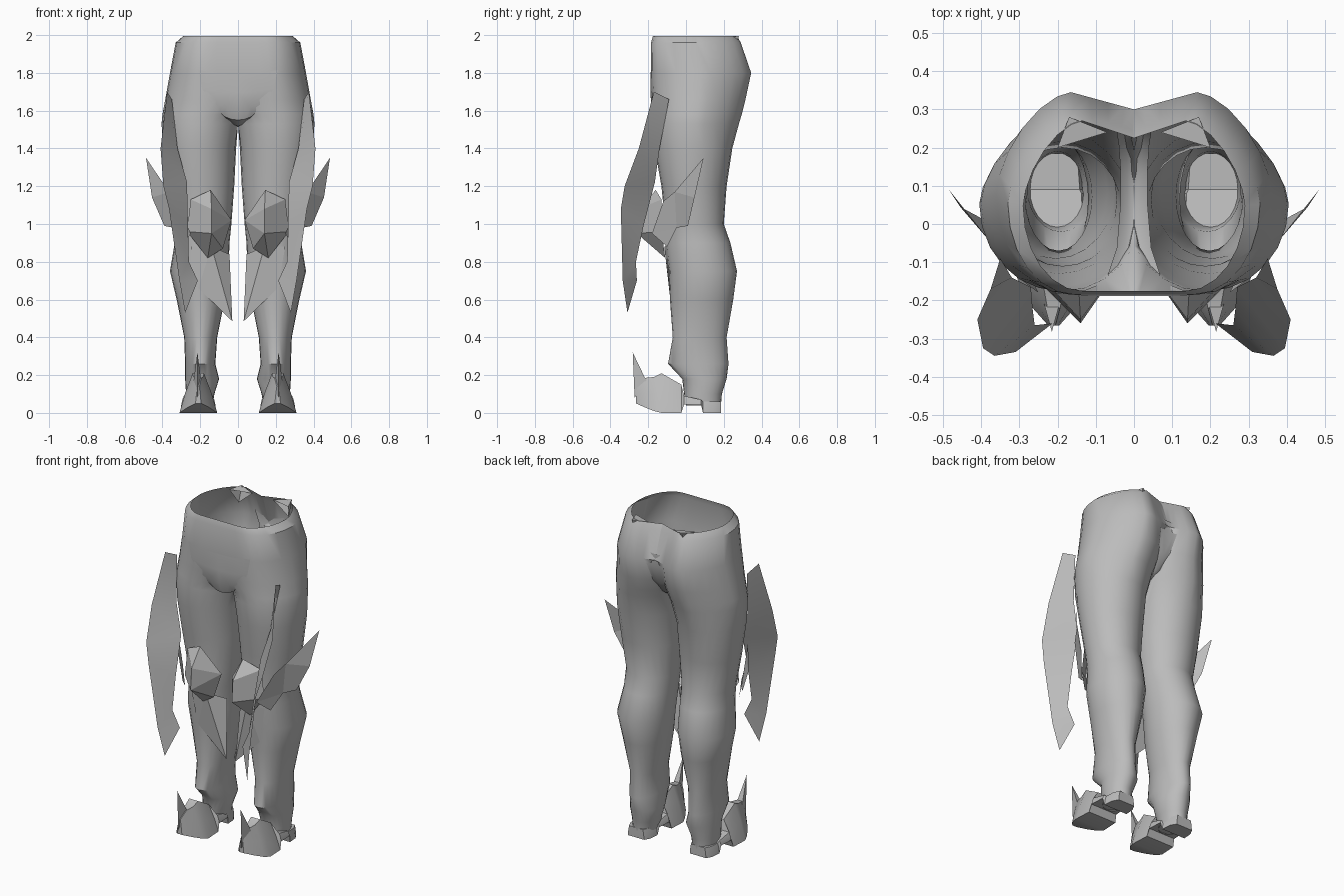
import bpy, bmesh, math

grey = bpy.data.materials.new("plain grey")
grey.diffuse_color = (0.5, 0.5, 0.5, 1)


def make(name, verts, faces, smooth=None):
    """Build the +x half of a part and mirror it across x = 0."""
    me = bpy.data.meshes.new(name)
    me.from_pydata(verts, [], faces)
    bm = bmesh.new()
    bm.from_mesh(me)
    # drop the wall on the mirror plane, then tidy collapsed points
    wall = [f for f in bm.faces if all(v.co.x < 1e-5 for v in f.verts)]
    bmesh.ops.delete(bm, geom=wall, context='FACES')
    bmesh.ops.remove_doubles(bm, verts=bm.verts, dist=0.0005)
    bmesh.ops.recalc_face_normals(bm, faces=bm.faces)
    bm.to_mesh(me)
    bm.free()
    me.materials.append(grey)
    ob = bpy.data.objects.new(name, me)
    bpy.context.collection.objects.link(ob)
    ob.modifiers.new("mirror", 'MIRROR').merge_threshold = 0.001
    if smooth:
        bpy.ops.object.select_all(action='DESELECT')
        ob.select_set(True)
        bpy.context.view_layer.objects.active = ob
        bpy.ops.object.shade_smooth_by_angle(angle=math.radians(smooth))
    return ob


def loft(rings, closed=True):
    """Join equal rings of points with quads."""
    n = len(rings[0])
    faces = [(r * n + i, r * n + (i + 1) % n, (r + 1) * n + (i + 1) % n, (r + 1) * n + i)
             for r in range(len(rings) - 1) for i in range(n if closed else n - 1)]
    return [p for r in rings for p in r], faces


# pelvis and legs: height, inner x, outer x, front y, back y
SIDES = 24
SECTIONS = [
    (1.995, -.02, .29, -.175, .27), (1.96, -.02, .33, -.185, .29),
    (1.80, -.03, .36, -.185, .345), (1.66, -.05, .385, -.18, .315),
    (1.58, -.03, .40, -.175, .295), (1.53, -.015, .405, -.175, .28),
    (1.40, .010, .395, -.165, .245), (1.20, .020, .375, -.13, .215),
    (1.00, .035, .34, -.11, .20), (.90, .045, .335, -.11, .235),
    (.75, .05, .36, -.09, .27), (.60, .07, .325, -.085, .25),
    (.40, .11, .285, -.07, .215), (.26, .12, .28, -.095, .225),
    (.18, .10, .28, -.02, .215), (.10, .125, .275, -.01, .19), (.04, .135, .27, .0, .185),
]
rings = []
for z, x0, x1, yf, yb in SECTIONS:
    ring = []
    cx, cy = (x0 + x1) / 2, (yf + yb) / 2
    for i in range(SIDES):
        a = math.tau * i / SIDES
        c, s = math.cos(a), math.sin(a)
        if z > 1.5 and c > 0.01 and s > 0.01:       # flatter outer back of the hips
            c, s = c ** 1.25, s ** 1.25
        x = max(cx + (x1 - x0) / 2 * c, 0)
        y = cy + (yb - yf) / 2 * s
        if z > 1.65 and s < -0.01 and x < cx:
            y = yf                                  # flat belly panel
        if z > 1.75 and s > 0.01 and x < cx:
            y = yb - .045 * (1 - x / cx)            # shallow dip at the back
        ring.append((x, y, z))
    rings.append(ring)
make("pelvis_and_legs", *loft(rings), smooth=35)

# crotch panel running under the pelvis from belly to back: y, z, half width
CROTCH = [(-.189, 1.80, .21), (-.189, 1.70, .19), (-.182, 1.62, .13), (-.16, 1.555, .075),
          (-.07, 1.525, .045), (.05, 1.52, .035), (.13, 1.53, .035), (.20, 1.57, .04),
          (.26, 1.65, .05), (.298, 1.76, .07), (.297, 1.84, .10)]
make("crotch_panel", *loft([[(0, y, z - .005), (w * .5, y, z), (w, y + .008, z + .015)]
                            for y, z, w in CROTCH], closed=False), smooth=40)

# boots: y, sole z, top z, half width
BOOT = [(.185, 0, .06, .055), (.15, 0, .06, .075), (.09, 0, .06, .08), (.08, .045, .07, .085),
        (-.01, .045, .09, .09), (-.025, 0, .15, .095), (-.13, 0, .21, .10),
        (-.17, .01, .19, .085), (-.22, .03, .185, .055), (-.265, .05, .14, .015)]
rings = []
for y, z0, z1, w in BOOT:
    zm = z0 + (z1 - z0) * .5
    t = .3 if y < -.015 else .85
    m = .7 if y < -.015 else .95
    rings.append([(.21 - w, y, z0), (.21 + w, y, z0), (.21 + w * m, y, zm),
                  (.21 + w * t, y, z1), (.21 - w * t, y, z1), (.21 - w * m, y, zm)])
verts, faces = loft(rings)
last = len(verts) - 6
faces += [tuple(range(6)), tuple(range(last, last + 6))]
make("boots", verts, faces, smooth=30)

# upturned toe spikes
make("toe_spikes", [(.195, -.21, .17), (.235, -.21, .17), (.215, -.272, .08), (.215, -.282, .32)],
     [(0, 1, 3), (1, 2, 3), (2, 0, 3), (0, 2, 1)])

# long curved blades sweeping forward from the thighs
outer = [(.375, -.17, 1.70), (.41, -.25, 1.40), (.395, -.325, 1.20),
         (.365, -.345, 1.08), (.31, -.335, .70), (.28, -.31, .53)]
inner = [(.35, -.09, 1.66), (.32, -.14, 1.40), (.27, -.165, 1.22),
         (.265, -.225, .99), (.26, -.265, .80), (.213, -.26, .70)]
make("thigh_blades", *loft([outer, inner], closed=False), smooth=40)

# side fins that sweep back from the knees
make("side_fins", [(.33, -.12, 1.12), (.365, -.06, 1.17), (.487, .093, 1.35),
                   (.455, .045, 1.14), (.39, .01, .99), (.34, -.05, .98),
                   (.29, -.10, .88), (.25, -.18, .95)],
     [(0, 1, 5, 7), (1, 2, 3), (1, 3, 4, 5), (5, 6, 7)])

# faceted knee guards with a central ridge
rim = [(.145, -.16, 1.18), (.035, -.11, 1.02), (.08, -.12, .87),
       (.16, -.11, .82), (.27, -.13, .96), (.25, -.13, 1.13)]
make("knee_guards", rim + [(.14, -.25, 1.08), (.14, -.26, .95)],
     [(0, 1, 6), (1, 7, 6), (1, 2, 7), (2, 3, 7), (3, 4, 7), (4, 5, 6, 7), (5, 0, 6)])

# pointed flaps below the knees
make("shin_flaps", [(.045, -.04, .84), (.14, -.115, .88), (.25, -.10, .88),
                    (.21, -.088, .66), (.03, -.07, .485)],
     [(0, 1, 4), (1, 3, 4), (1, 2, 3)])

# torn tabs at the back of the waist
make("waist_tabs", [(.07, .24, 1.985), (.17, .28, 1.995), (.20, .20, 1.99), (.17, .25, 1.90)],
     [(0, 1, 3), (1, 2, 3), (0, 2, 1)])
